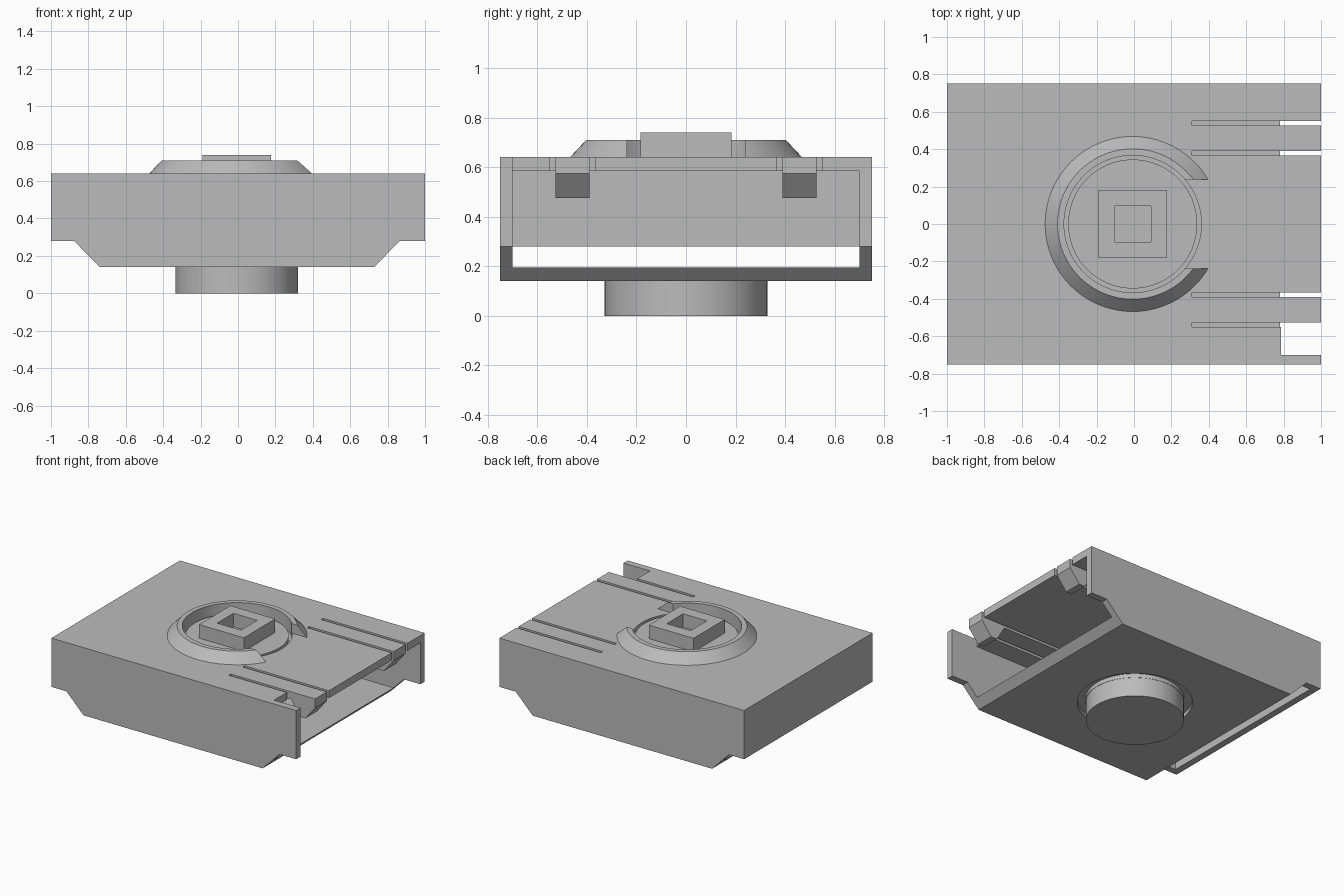
import bpy, bmesh
from math import cos, sin, tau

if "Cube" in bpy.data.objects:
    bpy.data.objects.remove(bpy.data.objects["Cube"], do_unlink=True)

grey = bpy.data.materials.new("plain grey")
grey.use_nodes = True
grey.diffuse_color = (0.5, 0.5, 0.5, 1)
grey.node_tree.nodes["Principled BSDF"].inputs["Base Color"].default_value = (0.5, 0.5, 0.5, 1)

CX = -0.007   # centre of the round parts


def make(name, bm):
    bmesh.ops.recalc_face_normals(bm, faces=bm.faces)
    mesh = bpy.data.meshes.new(name)
    bm.to_mesh(mesh)
    bm.free()
    mesh.materials.append(grey)
    ob = bpy.data.objects.new(name, mesh)
    bpy.context.collection.objects.link(ob)
    return ob


def prism(name, profile, y0, y1):
    """Extrude an x-z outline along y."""
    bm = bmesh.new()
    face = bm.faces.new([bm.verts.new((x, y0, z)) for x, z in profile])
    new = bmesh.ops.extrude_face_region(bm, geom=[face])["geom"]
    bmesh.ops.translate(bm, vec=(0, y1 - y0, 0),
                        verts=[v for v in new if isinstance(v, bmesh.types.BMVert)])
    return make(name, bm)


def box(name, x0, x1, y0, y1, z0, z1):
    return prism(name, [(x0, z0), (x1, z0), (x1, z1), (x0, z1)], y0, y1)


def lathe(name, profile, closed=False, n=96):
    """Revolve an r-z outline; open outlines get flat caps at both ends."""
    bm = bmesh.new()
    rings = [[bm.verts.new((CX + r * cos(tau * i / n), r * sin(tau * i / n), z))
              for i in range(n)] for r, z in profile]
    pairs = list(zip(rings, rings[1:]))
    if closed:
        pairs.append((rings[-1], rings[0]))
    else:
        bm.faces.new(rings[0])
        bm.faces.new(rings[-1])
    for a, b in pairs:
        for i in range(n):
            j = (i + 1) % n
            bm.faces.new((a[i], a[j], b[j], b[i]))
    return make(name, bm)


def cut(ob, *cutters):
    for c in cutters:
        mod = ob.modifiers.new("cut", "BOOLEAN")
        mod.operation = "DIFFERENCE"
        mod.solver = "EXACT"
        mod.object = c
        c.hide_render = True
        c.hide_viewport = True
        c.display_type = "WIRE"
    return ob


# Hollow housing, open at the right end and under the left wall
housing = prism("housing", [(-1, 0.64), (-1, 0.28), (-0.877, 0.28), (-0.738, 0.14),
                            (0.727, 0.14), (0.866, 0.28), (1, 0.28), (1, 0.64)], -0.75, 0.75)
cutters = [box("cavity_cutter", -0.95, 1.1, -0.7, 0.7, 0.195, 0.585),
           box("notch_cutter", 0.785, 1.1, -0.7, -0.535, 0.55, 0.7)]

# Slots that free the two spring fingers
for y0, y1 in ((0.367, 0.39), (0.527, 0.55)):
    for s in (-1, 1):
        cutters.append(box("slot_cutter", 0.31, 1.1, *sorted((s * y0, s * y1)), 0.5, 0.7))

# Round grooves above and below
cutters.append(lathe("top_groove_cutter", [(0.345, 0.61), (0.367, 0.61), (0.367, 0.66), (0.345, 0.66)], True))
cutters.append(lathe("bottom_groove_cutter", [(0.33, 0.1), (0.385, 0.1), (0.385, 0.17), (0.33, 0.17)], True))
cut(housing, *cutters)

# Catch under the tip of each finger
for side, y0, y1 in (("right", -0.527, -0.39), ("left", 0.39, 0.527)):
    prism(side + "_finger_catch", [(1, 0.59), (1, 0.575), (0.92, 0.475), (0.87, 0.475), (0.8, 0.59)], y0, y1)

# Bevelled collar, open to the right
collar = lathe("collar", [(0.367, 0.64), (0.468, 0.64), (0.402, 0.71), (0.367, 0.71)], True)
cut(collar, box("collar_gap_cutter", 0.1, 0.6, -0.238, 0.238, 0.6, 0.8))

# Square hub with a square socket
hub = box("square_hub", CX - 0.183, CX + 0.183, -0.183, 0.183, 0.635, 0.74)
cut(hub, box("socket_cutter", CX - 0.097, CX + 0.097, -0.095, 0.095, 0.6, 0.8))

# Round button below
lathe("bottom_button", [(0.328, 0), (0.328, 0.175)])

# Smooth round parts, keeping sharp edges
for ob in bpy.data.objects:
    if ob.type == "MESH" and not ob.hide_render:
        bpy.ops.object.select_all(action="DESELECT")
        bpy.context.view_layer.objects.active = ob
        ob.select_set(True)
        for mod in list(ob.modifiers):
            bpy.ops.object.modifier_apply(modifier=mod.name)
        bpy.ops.object.shade_smooth_by_angle(angle=0.5)
